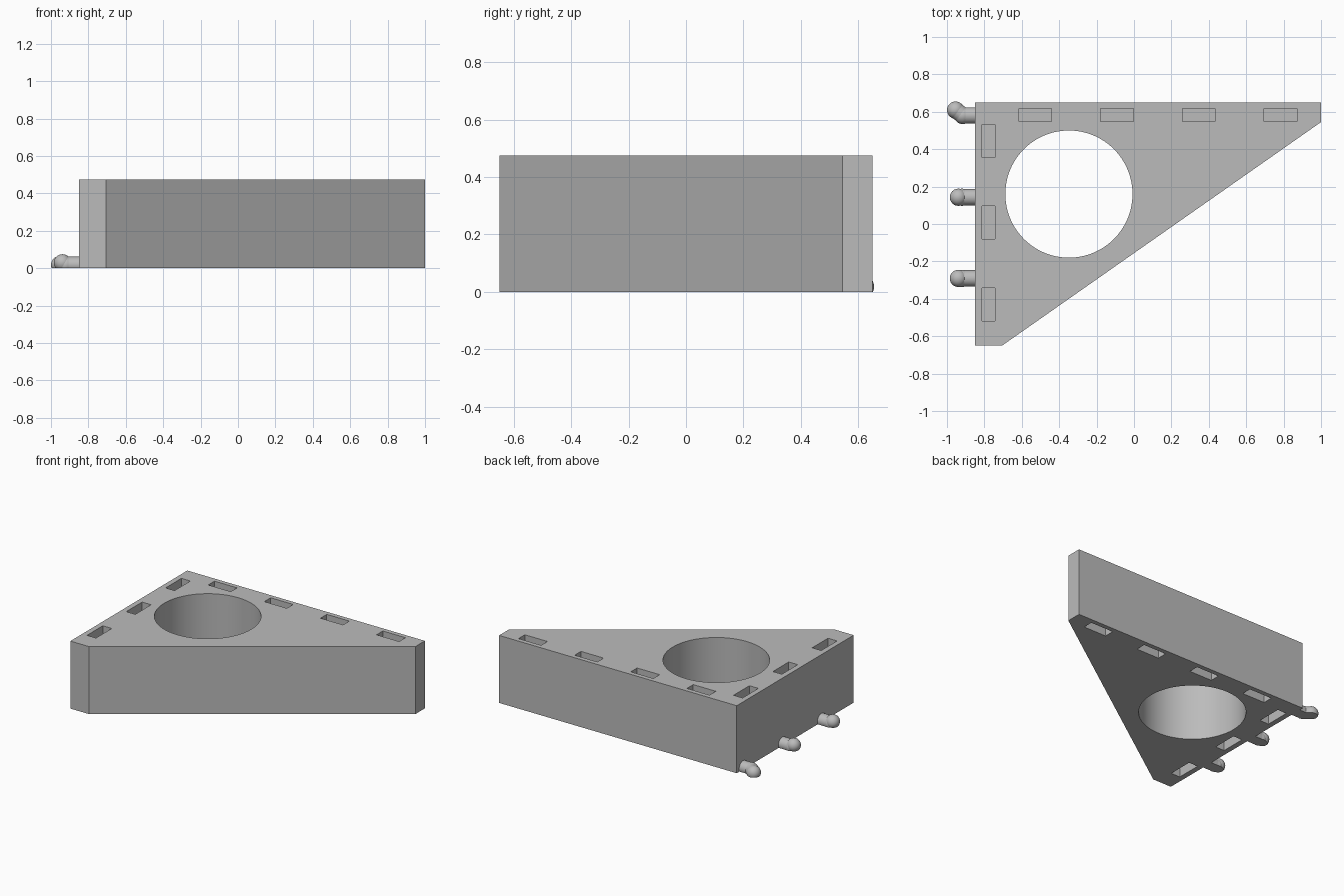
import bpy, bmesh
from math import radians
from mathutils import Matrix, Vector

cube = bpy.data.objects.get("Cube")
if cube:
    bpy.data.objects.remove(cube)

grey = bpy.data.materials.new("plain grey")
grey.use_nodes = True
COLOUR = (0.5, 0.5, 0.5, 1)
grey.diffuse_color = COLOUR
grey.node_tree.nodes["Principled BSDF"].inputs["Base Color"].default_value = COLOUR

HEIGHT = 0.475
POCKET_DEPTH = 0.12


def make_object(name, bm):
    bmesh.ops.recalc_face_normals(bm, faces=bm.faces)
    mesh = bpy.data.meshes.new(name)
    bm.to_mesh(mesh)
    bm.free()
    mesh.materials.append(grey)
    obj = bpy.data.objects.new(name, mesh)
    bpy.context.collection.objects.link(obj)
    return obj


def add_box(bm, centre, size):
    bmesh.ops.create_cube(bm, size=1, matrix=Matrix.Translation(centre) @ Matrix.Diagonal((*size, 1)))


def shade(obj):
    bpy.ops.object.select_all(action="DESELECT")
    bpy.context.view_layer.objects.active = obj
    obj.select_set(True)
    bpy.ops.object.shade_smooth_by_angle(angle=radians(30))


# Triangular block with clipped tips
bm = bmesh.new()
outline = [(-0.85, -0.65), (-0.705, -0.65), (1, 0.545), (1, 0.65), (-0.85, 0.65)]
base = bm.faces.new([bm.verts.new((x, y, 0)) for x, y in outline])
grown = bmesh.ops.extrude_face_region(bm, geom=[base])["geom"]
bmesh.ops.translate(bm, vec=(0, 0, HEIGHT), verts=[v for v in grown if isinstance(v, bmesh.types.BMVert)])
block = make_object("bracket_block", bm)

# Cutter: round through hole, and pockets in the top and the underside
bm = bmesh.new()
bmesh.ops.create_cone(bm, cap_ends=True, segments=96, radius1=0.34, radius2=0.34, depth=1,
                      matrix=Matrix.Translation((-0.348, 0.16, HEIGHT / 2)))
for z in (0, HEIGHT):
    for i in range(4):
        add_box(bm, (-0.528 + 0.437 * i, 0.583, z), (0.176, 0.07, 2 * POCKET_DEPTH))
    for i in range(3):
        add_box(bm, (-0.778, 0.444 - 0.437 * i, z), (0.07, 0.176, 2 * POCKET_DEPTH))
cutter = make_object("hole_cutter", bm)
cutter.hide_render = True

bpy.context.view_layer.objects.active = block
cut = block.modifiers.new("holes", "BOOLEAN")
cut.object = cutter
cut.solver = "EXACT"
bpy.ops.object.modifier_apply(modifier=cut.name)
bpy.data.objects.remove(cutter)
shade(block)


# Round-ended pegs along the short wall, cut flat underneath
def make_peg(name, points, radius=0.044):
    bm = bmesh.new()
    points = [Vector(p) for p in points]
    for a, b in zip(points, points[1:]):
        turn = (b - a).to_track_quat("Z", "Y").to_matrix().to_4x4()
        bmesh.ops.create_cone(bm, cap_ends=True, segments=32, radius1=radius, radius2=radius,
                              depth=(b - a).length, matrix=Matrix.Translation((a + b) / 2) @ turn)
    for p in points[1:]:
        bmesh.ops.create_uvsphere(bm, u_segments=32, v_segments=16, radius=radius + 0.002,
                                  matrix=Matrix.Translation(p))
    sliced = bmesh.ops.bisect_plane(bm, geom=bm.verts[:] + bm.edges[:] + bm.faces[:],
                                    plane_co=(0, 0, 0), plane_no=(0, 0, -1), clear_outer=True)
    rim = [e for e in sliced["geom_cut"] if isinstance(e, bmesh.types.BMEdge)]
    bmesh.ops.holes_fill(bm, edges=rim)
    shade(make_object(name, bm))


make_peg("middle_peg", [(-0.845, 0.143, 0.018), (-0.92, 0.143, 0.018), (-0.939, 0.143, 0.029)])
make_peg("front_peg", [(-0.845, -0.291, 0.018), (-0.92, -0.291, 0.018), (-0.939, -0.291, 0.029)])
make_peg("back_hook", [(-0.845, 0.58, 0.018), (-0.915, 0.58, 0.018), (-0.954, 0.609, 0.018)])
